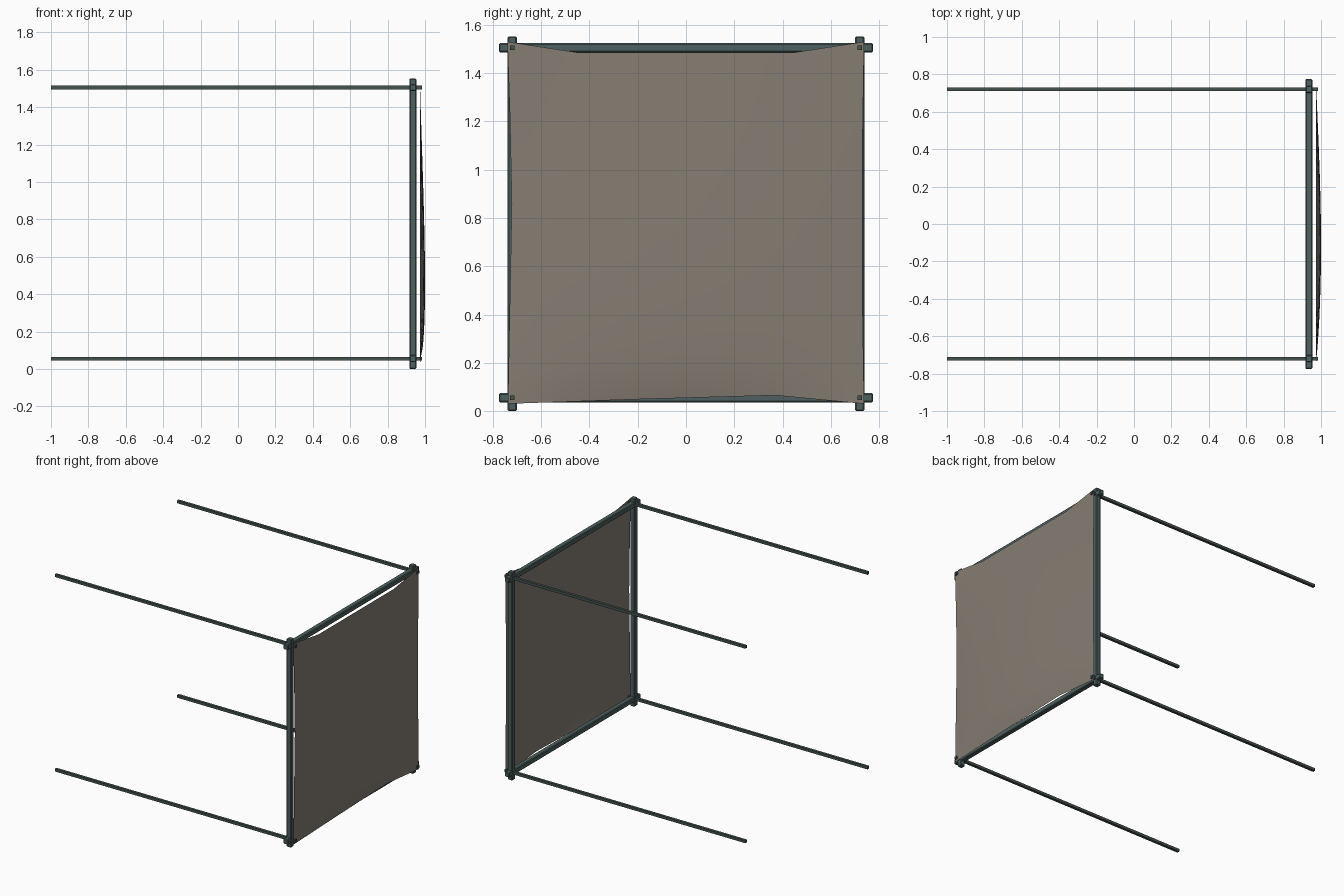
import bpy, bmesh, math

if "Cube" in bpy.data.objects:
    bpy.data.objects.remove(bpy.data.objects["Cube"])


def material(name, rgb):
    m = bpy.data.materials.new(name)
    m.diffuse_color = (*rgb, 1)
    m.use_nodes = True
    m.node_tree.nodes["Principled BSDF"].inputs["Base Color"].default_value = m.diffuse_color
    return m


FRAME = material("dark teal frame", (0.075, 0.115, 0.115))
ROD = material("dark green grey rod", (0.055, 0.085, 0.078))
CLOTH = material("taupe cloth", (0.235, 0.205, 0.17))


def bar(name, centre, size, mat, bevel):
    bpy.ops.mesh.primitive_cube_add(size=1, location=centre)
    ob = bpy.context.object
    ob.name = name
    ob.scale = size
    bpy.ops.object.transform_apply(location=False, rotation=False, scale=True)
    ob.data.materials.append(mat)
    if bevel:
        b = ob.modifiers.new("chamfer", 'BEVEL')
        b.width = bevel
        b.segments = 1
    return ob


# Square frame of crossing beams, with thin rods reaching back from each corner
X, Y, LOW, HIGH, W = 0.935, 0.72, 0.055, 1.505, 0.038
for s, side in ((-1, "front"), (1, "back")):
    bar(side + "_post", (X, s * Y, 0.776), (W, W, 1.552), FRAME, 0.005)
    for z, level in ((LOW, "lower"), (HIGH, "upper")):
        bar(f"{side}_{level}_rod", (-0.0075, s * Y, z), (1.985, 0.02, 0.02), ROD, 0)
for z, level in ((LOW, "lower"), (HIGH, "upper")):
    bar(level + "_beam", (X, 0, z), (W, 1.55, W), FRAME, 0.005)


def lerp(points, t):
    # piecewise linear curve through (t, value) pairs
    for (a, va), (b, vb) in zip(points, points[1:]):
        if t <= b:
            return va + (vb - va) * (t - a) / (b - a)
    return points[-1][1]


# Stretched cloth: edges pulled in between the corners, belly bulging outwards
TOP = [(0, 1.53), (0.2, 1.485), (0.8, 1.485), (1, 1.53)]
BOTTOM = [(0, 0.03), (0.35, 0.048), (0.75, 0.065), (1, 0.03)]
LEFT = [(0, -0.738), (0.25, -0.731), (0.55, -0.722), (0.8, -0.73), (1, -0.74)]
RIGHT = [(0, 0.738), (0.3, 0.731), (0.7, 0.731), (1, 0.738)]
N = 20
bm = bmesh.new()
rows = []
for j in range(N + 1):
    v = j / N
    row = []
    for i in range(N + 1):
        u = i / N
        y = lerp(LEFT, v) * (1 - u) + lerp(RIGHT, v) * u
        z = lerp(BOTTOM, u) * (1 - v) + lerp(TOP, u) * v
        bulge = math.sin(math.pi * u ** 0.8) * math.sin(math.pi * v ** 0.55)
        row.append(bm.verts.new((0.974 + 0.026 * bulge, y, z)))
    rows.append(row)
for a, b in zip(rows, rows[1:]):
    for i in range(N):
        bm.faces.new((a[i], a[i + 1], b[i + 1], b[i]))
mesh = bpy.data.meshes.new("cloth_panel")
bm.to_mesh(mesh)
bm.free()
mesh.materials.append(CLOTH)
mesh.shade_smooth()
cloth = bpy.data.objects.new("cloth_panel", mesh)
bpy.context.collection.objects.link(cloth)
